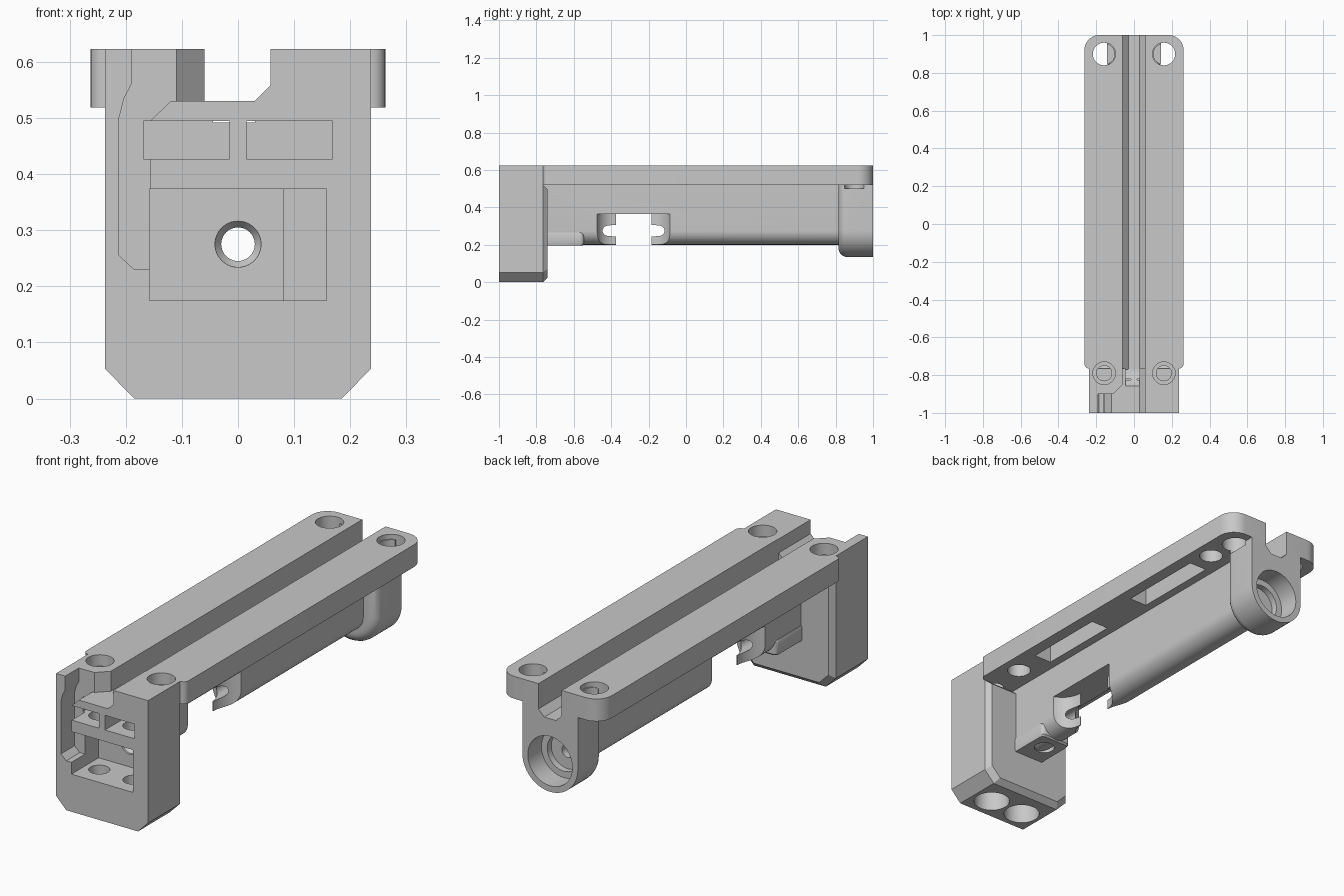
import bpy, bmesh, math
from math import sin, cos, pi
from mathutils import Vector

if "Cube" in bpy.data.objects:
    bpy.data.objects.remove(bpy.data.objects["Cube"], do_unlink=True)

grey = bpy.data.materials.new("plain grey")
grey.use_nodes = True
grey.diffuse_color = (0.58, 0.58, 0.58, 1)
grey.node_tree.nodes["Principled BSDF"].inputs["Base Color"].default_value = (0.58, 0.58, 0.58, 1)

PLACE = {"X": lambda u, v, t: (t, u, v),
         "Y": lambda u, v, t: (u, t, v),
         "Z": lambda u, v, t: (u, v, t)}


def loft(name, pts, axis, sections, centre=(0, 0)):
    """Extrude a profile through (position, scale) sections along an axis."""
    bm = bmesh.new()
    c = Vector(centre)
    rings = []
    for t, k in sections:
        ring = [c + (Vector(p) - c) * k for p in pts]
        rings.append([bm.verts.new(PLACE[axis](p.x, p.y, t)) for p in ring])
    for a, b in zip(rings, rings[1:]):
        for i in range(len(pts)):
            j = (i + 1) % len(pts)
            bm.faces.new((a[i], a[j], b[j], b[i]))
    bm.faces.new(rings[0])
    bm.faces.new(rings[-1])
    bmesh.ops.recalc_face_normals(bm, faces=bm.faces)
    mesh = bpy.data.meshes.new(name)
    bm.to_mesh(mesh)
    bm.free()
    mesh.materials.append(grey)
    ob = bpy.data.objects.new(name, mesh)
    bpy.context.collection.objects.link(ob)
    return ob


def prism(name, pts, axis, a, b):
    return loft(name, pts, axis, [(a, 1), (b, 1)])


def arc(cx, cy, r, start, end, n=10):
    return [(cx + r * cos(start + (end - start) * i / n),
             cy + r * sin(start + (end - start) * i / n)) for i in range(n + 1)]


def rod(axis, u, v, r, a, b):
    return prism("cutter", arc(u, v, r, 0, 2 * pi, 40)[:-1], axis, a, b)


def box(x0, x1, y0, y1, z0, z1):
    return prism("cutter", [(x0, y0), (x1, y0), (x1, y1), (x0, y1)], "Z", z0, z1)


def cut(ob, cutters):
    """Subtract the cutters in turn, then discard them."""
    for c in cutters:
        c.hide_render = True
        m = ob.modifiers.new("cut", "BOOLEAN")
        m.operation, m.solver, m.object = "DIFFERENCE", "EXACT", c
    dg = bpy.context.evaluated_depsgraph_get()
    mesh = bpy.data.meshes.new_from_object(ob.evaluated_get(dg))
    ob.modifiers.clear()
    ob.data = mesh
    for c in cutters:
        bpy.data.objects.remove(c, do_unlink=True)


def groove():
    w, e, z = 0.06, 0.03, .475
    return prism("cutter", [(-w, .7), (-w, z + e), (-w + e, z), (w - e, z),
                            (w, z + e), (w, .7)], "Y", -.78, 1.1)


def screw_holes():
    out = []
    for s in SIDES:
        out += [rod("Z", s * .158, -.79, .06, .57, .7),
                rod("Z", s * .158, -.79, .04, .5, .6)]
    return out


SIDES = (-1, 1)
BORE = .275  # height of the long bore
TOP, UNDER = .623, .519

# Top flange with rounded corners, grooved, with pockets underneath
W, F = .263, .026
plan = arc(W - F, F - .765, F, -pi / 2, 0, 5)
plan += arc(W - .08, .92, .08, 0, pi / 2) + arc(.08 - W, .92, .08, pi / 2, pi)
plan += arc(F - W, F - .765, F, pi, pi * 1.5, 5)
flange = prism("top_flange", plan, "Z", UNDER, TOP)
cutters = [groove()] + screw_holes()
for s in SIDES:
    cutters.append(rod("Z", s * .158, .9, .06, .4, .7))
    x0, x1 = sorted((s * .115, s * .205))
    for hole_y, y0, y1 in ((-.6, -.45, -.05), (.75, .22, .64)):
        cutters.append(rod("Z", s * .175, hole_y, .052, .5, .58))
        cutters.append(box(x0, x1, y0, y1, .5, .6))
cut(flange, cutters)

# Long body with a round underside, bored through
H = .075
profile = [(H, .525)] + arc(0, BORE, H, 0, -pi, 24) + [(-H, .525)]
body = prism("long_body", profile, "Y", -.77, .87)
# Gap with two scalloped, pointed ends
R = .105
gap = [(.14, -.48)] + arc(R + .002, -.375, R, -pi / 2, -pi) \
    + arc(-R - .002, -.375, R, 0, -pi / 2) + [(-.14, -.48)]
gap += [(x, -.56 - y) for x, y in reversed(gap)]
cut(body, [groove(), prism("cutter", gap, "Z", .1, .365),
           rod("Y", 0, BORE, .03, -.9, .9)])

# Rear boss with a filleted front edge and stepped bore
B = .143
profile = [(B, .6)] + arc(0, .278, B, 0, -pi, 28) + [(-B, .6)]
fillet = [(.815 + .045 * (1 - cos(a)), 1 - .3 * (1 - sin(a)))
          for a in (pi / 2 * i / 6 for i in range(7))]
boss = loft("rear_boss", profile, "Y", fillet + [(1, 1)], (0, .3))
cutters = [groove(), rod("Y", 0, .278, .115, .9, 1.1), rod("Y", 0, .278, .085, .87, .95),
           rod("Y", 0, .278, .07, .84, .95), rod("Y", 0, BORE, .03, .7, .95)]
cutters += [rod("Z", s * .158, .9, .055, .5, .7) for s in SIDES]
cut(boss, cutters)

# Front block with chamfered lower corners
outline = [(-.237, TOP), (-.237, .053), (-.185, 0), (.185, 0), (.237, .053), (.237, TOP)]
block = prism("front_block", outline, "Y", -1, -.765)
channel = [(-.19, .7), (-.19, .56), (-.203, .535), (-.212, .5), (-.212, .255),
           (-.185, .23), (-.157, .23), (-.157, .494), (-.12, .53), (0, .53), (0, .7)]
notch = [(-.06, .7), (-.06, .53), (.03, .53), (.058, .558), (.058, .7)]
ramp = arc(-.76, .59, .115, pi * 1.18, pi * 1.5) + [(-.7, .475), (-.7, .6), (-.86, .6)]
cutters = [prism("cutter", notch, "Y", -1.1, -.7),
           prism("cutter", ramp, "X", -.045, .03),
           prism("cutter", channel, "Y", -1.1, -.9),
           prism("cutter", [(-.11, -.91), (-.11, -.9), (-.06, -.85), (.01, -.85),
                            (.01, -.91)], "Z", .53, .7),
           box(-.158, .08, -1.1, -.8, .175, .373),
           box(.07, .158, -1.1, -.83, .175, .373),
           loft("cutter", arc(0, BORE, .041, 0, 2 * pi, 40)[:-1], "Y",
                [(-.82, 1), (-.79, 1), (-.775, .73), (-.7, .73)], (0, BORE))]
cutters += screw_holes()
for s in SIDES:
    x0, x1 = sorted((s * .015, s * .168))
    cutters += [box(x0, x1, -1.1, -.82, .427, .495),
                rod("Z", s * .088, -.895, .08, -.1, .12),
                rod("Z", s * .088, -.895, .045, .1, .45)]
cut(block, cutters)

# Tapered panel on the back of the block
panel_outline = [(x, min(z, UNDER)) for x, z in outline]
panel = loft("block_back_panel", panel_outline, "Y",
             [(-.765, 1), (-.74, .91)], (0, .27))
cut(panel, [groove(), rod("Y", 0, BORE, .03, -.8, -.7)])

# Small bracket under the body, behind the block
C, r = .08, .02
plan = [(-C, -.75), (C, -.75)] + arc(C - r, -.545 - r, r, 0, pi / 2, 6) \
    + arc(r - C, -.545 - r, r, pi / 2, pi, 6)
bracket = loft("under_bracket", plan, "Z",
               [(.195, .96), (.203, 1), (.257, 1), (.265, .96)], (0, -.75))
cut(bracket, [rod("Z", 0, -.63, .045, .1, .24), rod("Y", 0, BORE, .03, -.8, -.5)])

# Smooth curved walls, keep edges sharp
bpy.ops.object.select_all(action="DESELECT")
for ob in (flange, body, boss, block, panel, bracket):
    ob.select_set(True)
bpy.context.view_layer.objects.active = block
bpy.ops.object.shade_smooth_by_angle(angle=math.radians(30))
